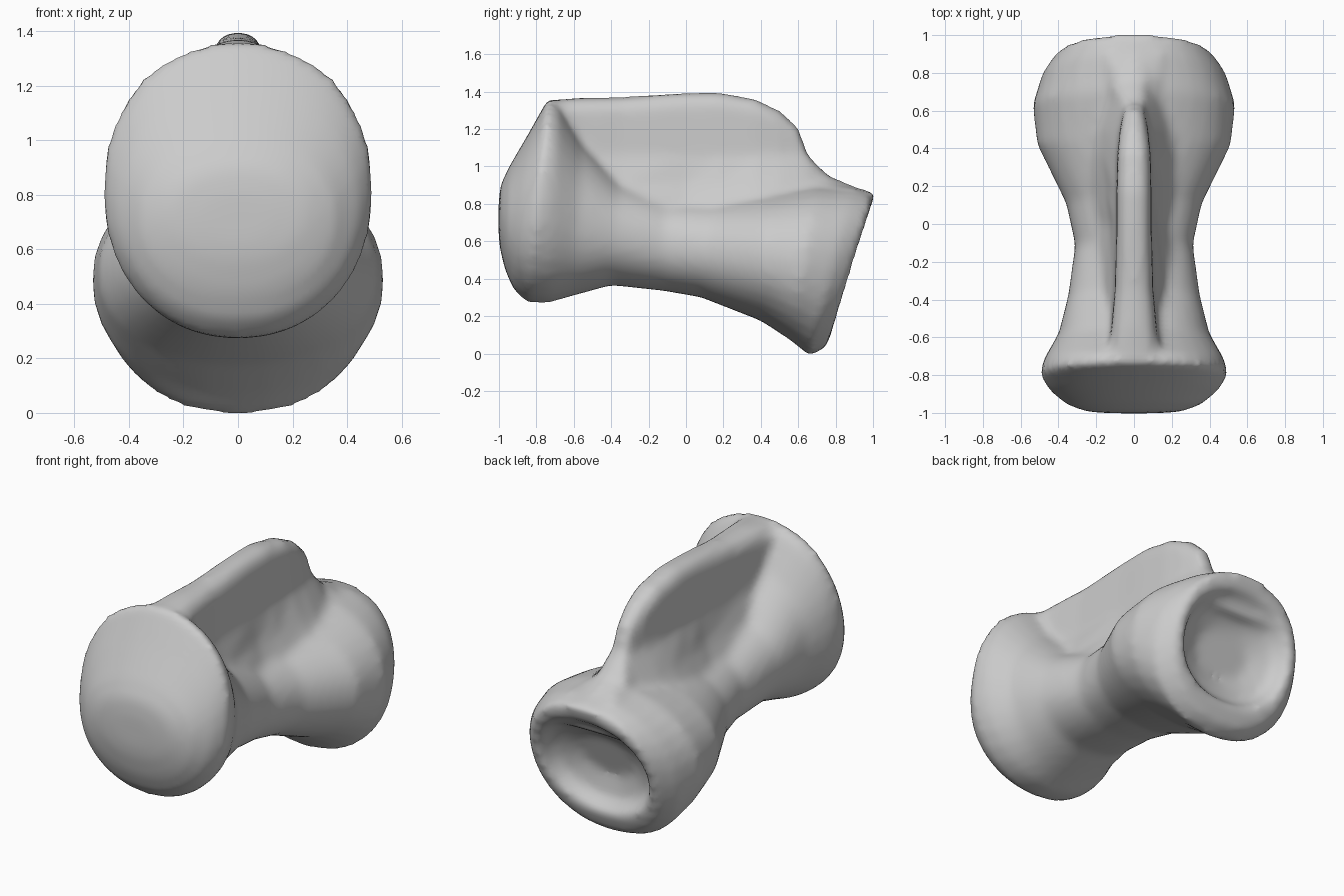
import bpy
import bmesh
from math import cos, sin, pi, copysign
from mathutils import Vector

cube = bpy.data.objects.get("Cube")
if cube:
    bpy.data.objects.remove(cube, do_unlink=True)

bone = bpy.data.materials.new("bone_grey")
bone.use_nodes = True
bone.diffuse_color = (0.6, 0.6, 0.6, 1)
bone.node_tree.nodes["Principled BSDF"].inputs["Base Color"].default_value = (0.6, 0.6, 0.6, 1)


def loft(bm, rings):
    """Skin a closed tube through rings of equal point count and cap its ends."""
    loops = [[bm.verts.new(p) for p in ring] for ring in rings]
    n = len(loops[0])
    for a, b in zip(loops, loops[1:]):
        for i in range(n):
            j = (i + 1) % n
            bm.faces.new((a[i], a[j], b[j], b[i]))
    bm.faces.new(loops[0][::-1])
    bm.faces.new(loops[-1])


def oval(top, bottom, width, steps=32):
    """Slightly squared oval between a top and a bottom (y, z) point."""
    t, b = Vector((0, *top)), Vector((0, *bottom))
    mid, up = (t + b) / 2, (t - b) / 2
    ring = []
    for i in range(steps):
        c, s = cos(2 * pi * i / steps), sin(2 * pi * i / steps)
        c, s = (copysign(abs(v) ** 0.93, v) for v in (c, s))
        ring.append(mid + up * s + Vector((width * c, 0, 0)))
    return ring


def blade(y, top, crest, root):
    """Cross-section of the ridge: wide hollow root, upright sides, round crest."""
    half = [(0.26 * root, 0.66), (0.19 * root, 0.77), (0.13 * root, 0.90),
            (0.098 * crest, 1.06), (0.09 * crest, top - 0.06), (0.055 * crest, top - 0.01)]
    half = [(x, min(z, top - 0.01)) for x, z in half]
    right = [Vector((x, y, z)) for x, z in half]
    left = [Vector((-x, y, z)) for x, z in reversed(half)]
    return right + [Vector((0, y, top))] + left


bm = bmesh.new()

# Body: domed front, narrow waist, flared back with a shallow cup
loft(bm, [oval(*section) for section in [
    ((-1.002, 0.80), (-1.002, 0.64), 0.12),
    ((-0.992, 0.90), (-0.995, 0.56), 0.25),
    ((-0.945, 1.0), (-0.965, 0.44), 0.355),
    ((-0.84, 1.18), (-0.92, 0.34), 0.445),
    ((-0.735, 1.368), (-0.85, 0.275), 0.50),
    ((-0.68, 1.34), (-0.74, 0.27), 0.475),
    ((-0.56, 1.14), (-0.60, 0.31), 0.40),
    ((-0.36, 0.93), (-0.40, 0.365), 0.35),
    ((-0.10, 0.83), (-0.12, 0.335), 0.312),
    ((0.14, 0.82), (0.08, 0.30), 0.36),
    ((0.44, 0.86), (0.40, 0.175), 0.513),
    ((0.70, 0.90), (0.56, 0.07), 0.537),
    ((0.90, 0.89), (0.66, -0.012), 0.49),
    ((1.01, 0.86), (0.745, 0.03), 0.42),
    ((0.985, 0.77), (0.79, 0.14), 0.365),
    ((0.88, 0.71), (0.72, 0.21), 0.32),
    ((0.79, 0.60), (0.70, 0.35), 0.18)]])

# Ridge along the top, fading into the back rim
loft(bm, [blade(*section) for section in [
    (-0.73, 1.355, 1.6, 1.5), (-0.55, 1.37, 1.3, 1.4), (-0.35, 1.372, 1.1, 1.25),
    (0.0, 1.395, 1.0, 1.0), (0.17, 1.398, 1.0, 1.15), (0.37, 1.362, 0.95, 1.3),
    (0.50, 1.30, 0.8, 1.25), (0.60, 1.21, 0.6, 1.1), (0.655, 1.06, 0.5, 1.0),
    (0.76, 0.955, 0.5, 1.0), (0.90, 0.895, 0.5, 1.1)]])

bmesh.ops.recalc_face_normals(bm, faces=bm.faces)
mesh = bpy.data.meshes.new("vertebra")
bm.to_mesh(mesh)
bm.free()
mesh.materials.append(bone)
vertebra = bpy.data.objects.new("vertebra", mesh)
bpy.context.collection.objects.link(vertebra)

# Fuse both parts and soften the joins
fuse = vertebra.modifiers.new("fuse", 'REMESH')
fuse.mode = 'VOXEL'
fuse.voxel_size = 0.025
fuse.use_smooth_shade = True
soften = vertebra.modifiers.new("soften", 'SMOOTH')
soften.factor = 0.5
soften.iterations = 8
